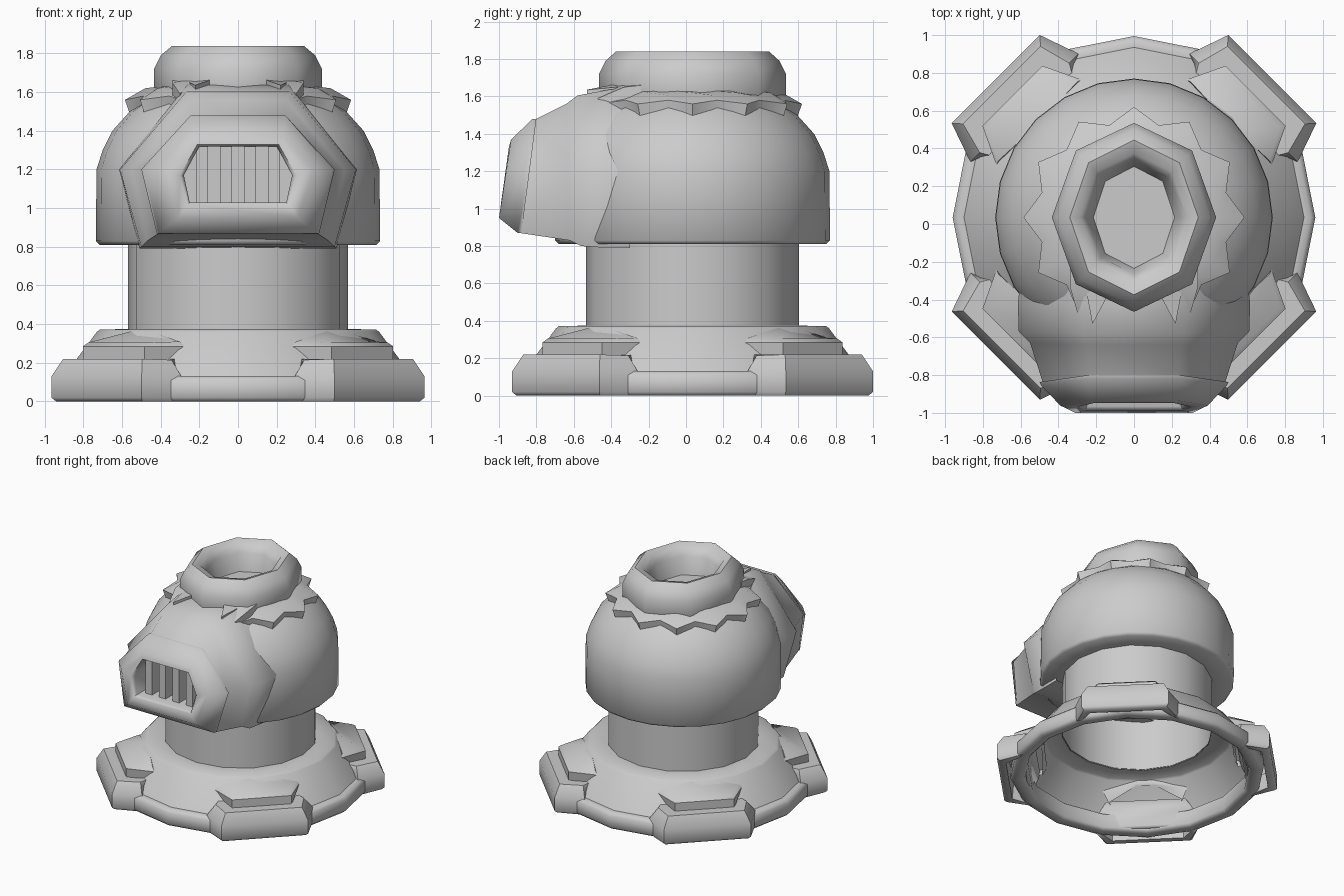
import bpy, bmesh, math
from mathutils import Vector

if "Cube" in bpy.data.objects:
    bpy.data.objects.remove(bpy.data.objects["Cube"])

CY = 0.035  # y of the main vertical axis
grey = bpy.data.materials.new("plain_grey")
grey.diffuse_color = (0.6, 0.6, 0.6, 1)
grey.use_nodes = True
grey.node_tree.nodes["Principled BSDF"].inputs["Base Color"].default_value = grey.diffuse_color


def loft(name, rings, cap_start=False, cap_end=False, angle=40):
    """Skin a list of equally long closed point rings."""
    bm = bmesh.new()
    loops = [[bm.verts.new(p) for p in r] for r in rings]
    n = len(rings[0])
    for a, b in zip(loops, loops[1:]):
        for i in range(n):
            j = (i + 1) % n
            bm.faces.new((a[i], a[j], b[j], b[i]))
    if cap_start:
        bm.faces.new(loops[0][::-1])
    if cap_end:
        bm.faces.new(loops[-1])
    bmesh.ops.recalc_face_normals(bm, faces=bm.faces)
    me = bpy.data.meshes.new(name)
    bm.to_mesh(me)
    bm.free()
    me.materials.append(grey)
    ob = bpy.data.objects.new(name, me)
    bpy.context.collection.objects.link(ob)
    bpy.ops.object.select_all(action='DESELECT')
    ob.select_set(True)
    bpy.context.view_layer.objects.active = ob
    bpy.ops.object.shade_smooth_by_angle(angle=math.radians(angle))
    return ob


def oval(rx, ry, z, n):
    return [(rx * math.cos(2 * math.pi * i / n),
             CY + ry * math.sin(2 * math.pi * i / n), z) for i in range(n)]


def lathe(name, profile, n, **kw):
    return loft(name, [oval(r, r, z, n) for r, z in profile], **kw)


# hollow base: rim, sloping skirt, shoulder
lathe("base_skirt", [(.85, .13), (.85, .02), (.87, 0), (.94, 0), (.96, .02),
                     (.96, .11), (.935, .132), (.90, .132), (.73, .36),
                     (.715, .372), (.565, .375)], 16, angle=50)
# neck tube, open at the bottom
lathe("neck", [(.57, .37), (.57, .83)], 16)

# rounded body
lathe("body_dome", [(.56, .81), (.715, .81), (.735, .83), (.732, 1.2), (.70, 1.30),
                    (.65, 1.4), (.56, 1.5), (.45, 1.58), (.36, 1.62)], 24, angle=60)

# chimney with a recessed mouth
loft("chimney", [oval(*s, 8) for s in (
    (.40, .46, 1.5), (.435, .5, 1.6), (.435, .5, 1.72), (.40, .465, 1.79),
    (.34, .41, 1.84), (.285, .34, 1.82), (.25, .30, 1.76), (.215, .27, 1.62))],
    cap_end=True, angle=60)


# spiky collar round the chimney
def star(tip, valley, z_tip, z_valley, n=24):
    out = []
    for i in range(n):
        r, z = (valley, z_valley) if i % 2 else (tip, z_tip)
        a = 2 * math.pi * i / n
        out.append((r * math.cos(a), CY + r * math.sin(a), z))
    return out


loft("collar", [star(.40, .40, 1.63, 1.63), star(.48, .46, 1.62, 1.605),
                star(.585, .505, 1.56, 1.58), star(.555, .505, 1.475, 1.525),
                star(.42, .42, 1.55, 1.55)], angle=40)

# fangs of the collar lying over the hood
for s in (-1, 1):
    for x0, x1, y, tip in ((.14, .25, -.28, (.22, -.53, 1.605)),
                           (.22, .34, -.24, (.30, -.47, 1.56))):
        root = [(s * x0, y, 1.60), (s * x1, y, 1.58),
                (s * x1, y, 1.66), (s * x0, y, 1.675)]
        mid = [(s * x0, y - .1, 1.59), (s * x1, y - .09, 1.56),
               (s * x1, y - .09, 1.65), (s * x0, y - .1, 1.665)]
        end = [Vector((s * tip[0], tip[1], tip[2] + d)) for d in (0, .001, .03, .031)]
        loft("collar_fang", [root, mid, end], True, True, 50)


# front hood: six-sided sections, each may lean between top and bottom
def hexagon(yt, yb, zt, zb, wt, wm, wb, zm=1.2):
    ym = yb + (yt - yb) * (zm - zb) / (zt - zb)
    half = [(wt, yt, zt), (wm, ym, zm), (wb, yb, zb)]
    return half + [(-x, y, z) for x, y, z in half[::-1]]


loft("hood_shell", [hexagon(*s) for s in (
    (-.29, -.30, 1.65, .79, .25, .60, .51),
    (-.42, -.42, 1.635, .79, .265, .615, .51),
    (-.58, -.56, 1.605, .80, .265, .61, .50),
    (-.64, -.62, 1.56, .83, .25, .55, .47),
    (-.81, -.89, 1.475, .87, .23, .48, .41))], angle=62)

# thick faceplate with the grille opening
loft("hood_faceplate", [hexagon(*s) for s in (
    (-.80, -.88, 1.48, .87, .245, .50, .42),
    (-.82, -.90, 1.48, .87, .245, .49, .41),
    (-.935, -1.0, 1.37, .95, .23, .39, .31),
    (-.947, -.99, 1.33, 1.02, .21, .30, .26, 1.17),
    (-.925, -.965, 1.32, 1.03, .20, .28, .25, 1.17),
    (-.78, -.78, 1.32, 1.03, .20, .28, .25, 1.17))], cap_end=True, angle=62)

# vertical grille bars in the hood opening
for x in (-.185, -.062, .062, .185):
    w = .03
    loft("grille_bar", [[(x - w, -.90, z), (x + w, -.90, z), (x + w, -.77, z),
                         (x - w, -.77, z)] for z in (1.02, 1.325)], True, True)


# corner feet and raised plates, as (outward, sideways, height) half outlines
def outline(half, angle):
    pts = half + [(d, -t, z) for d, t, z in half[::-1]]
    c, s = math.cos(angle), math.sin(angle)
    return [(d * c - t * s, CY + d * s + t * c, z) for d, t, z in pts]


foot = [[(.96, .27, .13), (.85, .33, .13), (.82, .30, .18)],
        [(.97, .27, 0), (.87, .34, 0), (.84, .30, .02)],
        [(1.015, .315, 0), (.83, .39, 0), (.82, .34, .02)],
        [(1.035, .33, .02), (.82, .405, .02), (.81, .35, .03)],
        [(1.035, .33, .13), (.82, .405, .13), (.80, .35, .16)],
        [(.99, .29, .22), (.82, .335, .215), (.76, .30, .22)]]
plate = [[(.91, .225, .2), (.74, .28, .2), (.73, .07, .33)],
         [(.91, .225, .285), (.71, .32, .285), (.71, .07, .34)],
         [(.885, .21, .305), (.72, .295, .31), (.71, .06, .365)]]
for q in range(4):
    a = math.radians(45 + 90 * q)
    loft("corner_foot", [outline(r, a) for r in foot], False, True, 50)
    loft("corner_plate", [outline(r, a) for r in plate], False, True, 50)
